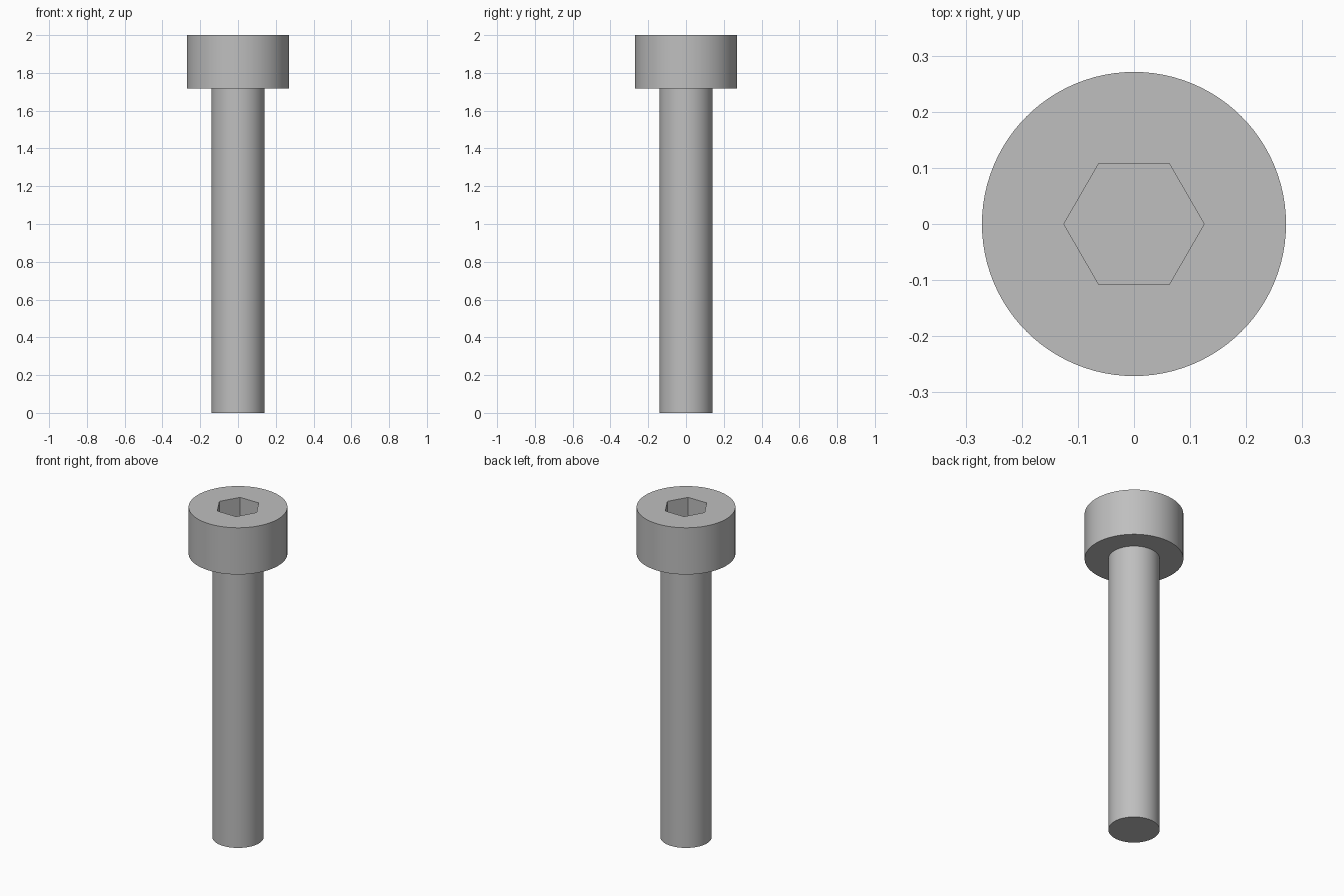
import bpy
import math

cube = bpy.data.objects.get("Cube")
if cube:
    bpy.data.objects.remove(cube, do_unlink=True)

SHAFT_R, HEAD_R = 0.141, 0.271
HEAD_Z, TOP_Z = 1.717, 2.0
SOCKET_R, SOCKET_DEPTH = 0.125, 0.143
SIDES = 96

steel = bpy.data.materials.new("grey steel")
steel.use_nodes = True
colour = (0.52, 0.52, 0.52, 1)
steel.diffuse_color = colour
steel.node_tree.nodes["Principled BSDF"].inputs["Base Color"].default_value = colour


def ring(radius, z, sides):
    return [(radius * math.cos(math.tau * i / sides),
             radius * math.sin(math.tau * i / sides), z) for i in range(sides)]


def turned(name, profile, sides):
    """Closed solid of revolution from (radius, z) pairs, bottom to top."""
    verts = [v for r, z in profile for v in ring(r, z, sides)]
    faces = [tuple(reversed(range(sides)))]
    for k in range(len(profile) - 1):
        a, b = k * sides, (k + 1) * sides
        for i in range(sides):
            j = (i + 1) % sides
            faces.append((a + i, a + j, b + j, b + i))
    faces.append(tuple(range(len(verts) - sides, len(verts))))
    mesh = bpy.data.meshes.new(name)
    mesh.from_pydata(verts, [], faces)
    mesh.materials.append(steel)
    obj = bpy.data.objects.new(name, mesh)
    bpy.context.collection.objects.link(obj)
    return obj


# Shaft and cylindrical head as one solid
screw = turned("socket_head_screw",
               [(SHAFT_R, 0), (SHAFT_R, HEAD_Z), (HEAD_R, HEAD_Z), (HEAD_R, TOP_Z)], SIDES)

# Hexagonal drive socket cut into the head
cutter = turned("socket_cutter",
                [(SOCKET_R, TOP_Z - SOCKET_DEPTH), (SOCKET_R, TOP_Z + 0.1)], 6)
cutter.hide_render = True
cut = screw.modifiers.new("hex socket", "BOOLEAN")
cut.operation, cut.solver, cut.object = "DIFFERENCE", "EXACT", cutter

bpy.ops.object.select_all(action="DESELECT")
screw.select_set(True)
bpy.context.view_layer.objects.active = screw
bpy.ops.object.modifier_apply(modifier=cut.name)
bpy.data.objects.remove(cutter, do_unlink=True)

# Smooth walls, crisp rims
bpy.ops.object.shade_smooth_by_angle(angle=math.radians(30))
